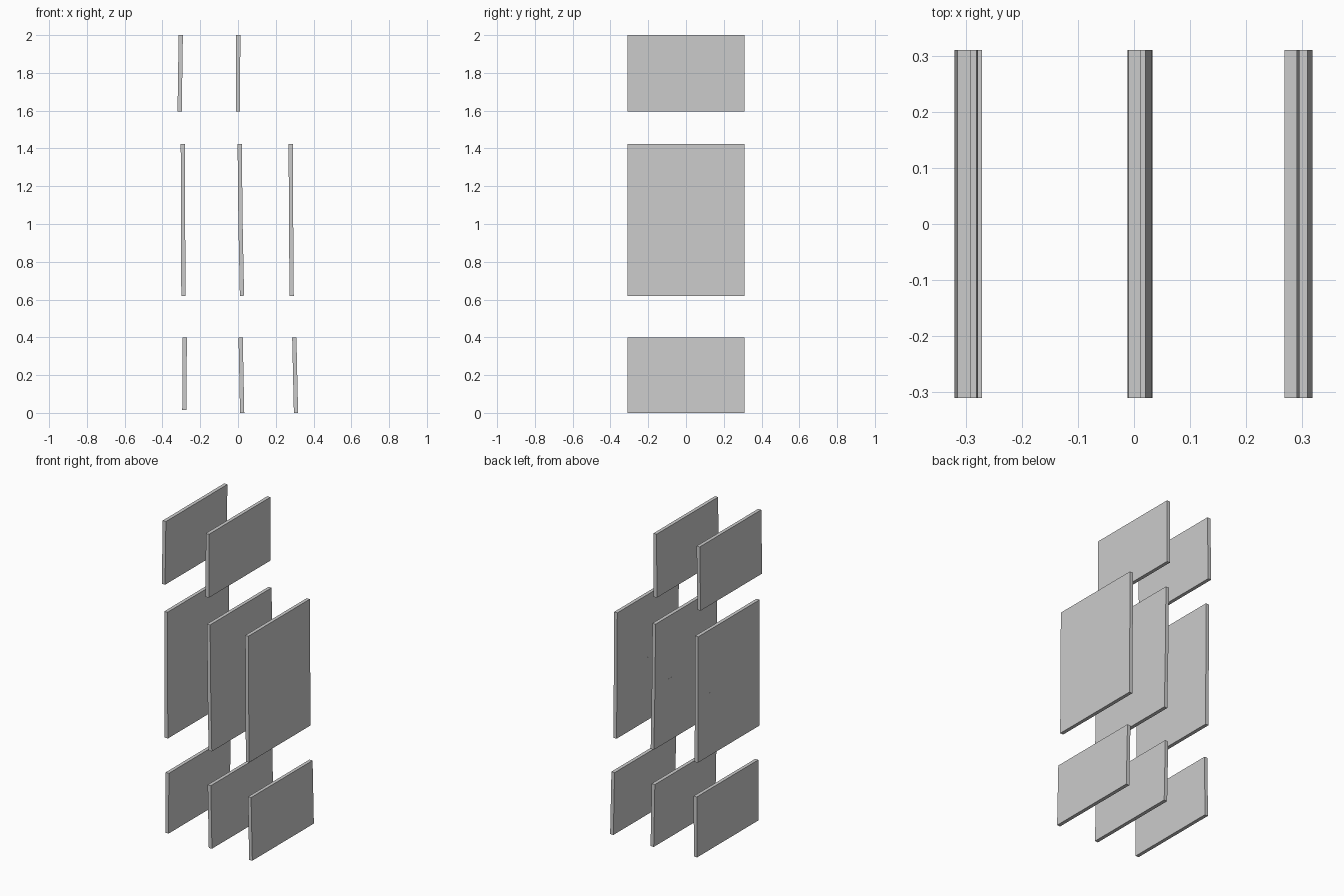
import bpy
import bmesh

if "Cube" in bpy.data.objects:
    bpy.data.objects.remove(bpy.data.objects["Cube"], do_unlink=True)

HALF_DEPTH = 0.31
HALF_THICK = 0.0112

grey = bpy.data.materials.new("plain grey")
grey.use_nodes = True
colour = (0.6, 0.6, 0.6, 1.0)
grey.diffuse_color = colour
grey.node_tree.nodes["Principled BSDF"].inputs["Base Color"].default_value = colour


def panel(name, x_low, x_high, z_low, z_high):
    """Thin upright slab leaning from x_low at its foot to x_high at its top."""
    mesh = bpy.data.meshes.new(name)
    bm = bmesh.new()
    bmesh.ops.create_cube(bm, size=2)
    lean = (x_high - x_low) / (z_high - z_low)
    for v in bm.verts:
        side = v.co.x * HALF_THICK
        top = v.co.z > 0
        v.co.x = (x_high if top else x_low) + side
        v.co.y *= HALF_DEPTH
        # end faces stay square to the lean
        v.co.z = (z_high if top else z_low) - side * lean
    bm.to_mesh(mesh)
    bm.free()
    mesh.materials.append(grey)
    bpy.context.collection.objects.link(bpy.data.objects.new(name, mesh))


# Bottom row
panel("bottom_panel_right", -0.284, -0.282, 0.015, 0.4)
panel("bottom_panel_middle", 0.022, 0.014, 0.0, 0.4)
panel("bottom_panel_left", 0.307, 0.298, 0.0, 0.4)

# Two middle rows, stacked edge to edge
panel("lower_middle_panel_right", -0.289, -0.291, 0.62, 1.022)
panel("lower_middle_panel_middle", 0.021, 0.013, 0.62, 1.022)
panel("lower_middle_panel_left", 0.284, 0.281, 0.62, 1.022)
panel("upper_middle_panel_right", -0.291, -0.292, 1.022, 1.424)
panel("upper_middle_panel_middle", 0.013, 0.009, 1.022, 1.424)
panel("upper_middle_panel_left", 0.281, 0.279, 1.022, 1.424)

# Top row
panel("top_panel_right", -0.309, -0.303, 1.595, 2.0)
panel("top_panel_middle", 0.0, 0.001, 1.595, 2.0)
